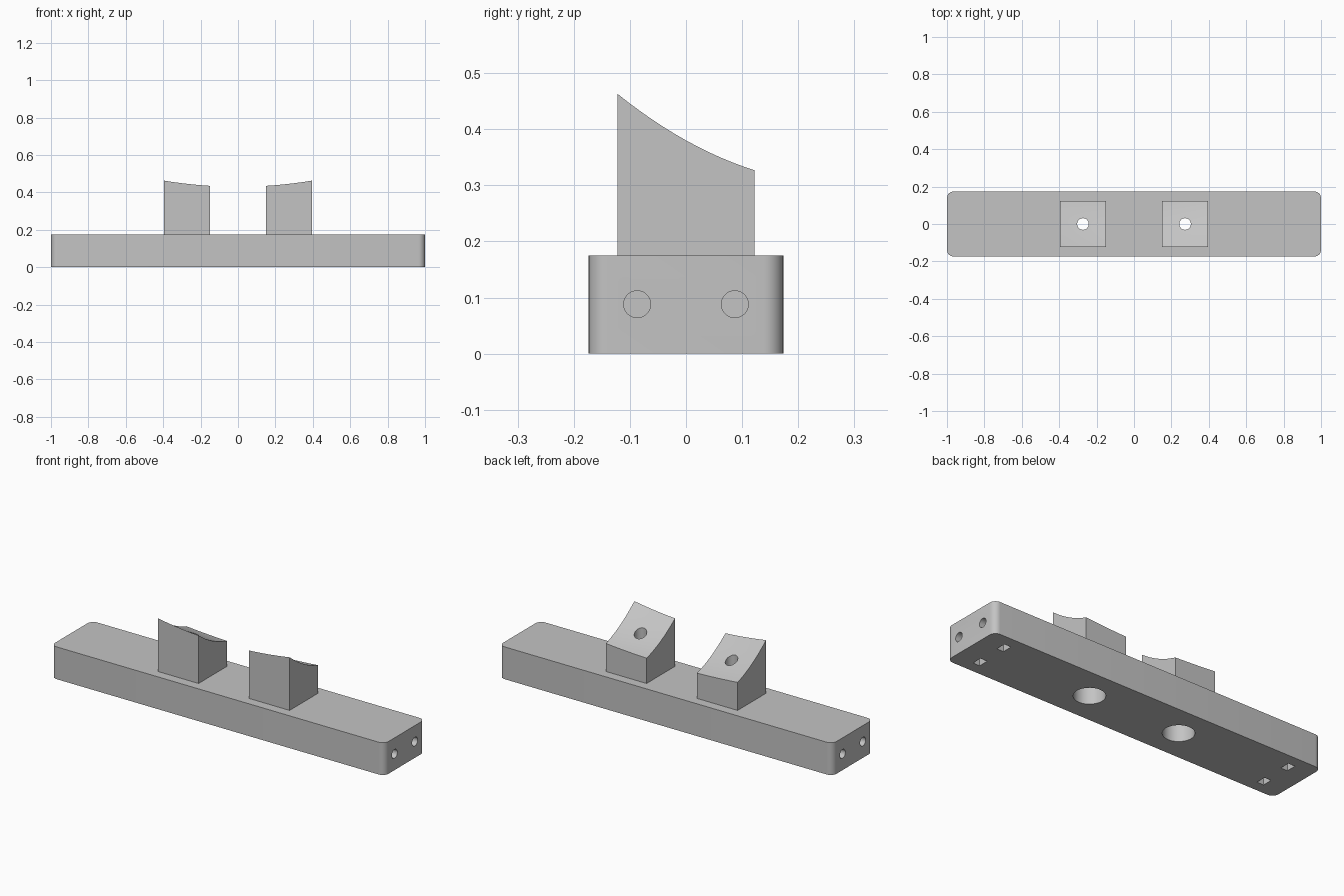
import bpy
import bmesh
from mathutils import Matrix

if "Cube" in bpy.data.objects:
    bpy.data.objects.remove(bpy.data.objects["Cube"], do_unlink=True)

LENGTH, WIDTH, HEIGHT = 2.0, 0.347, 0.175
BLOCK_X, BLOCK_HALF = 0.273, 0.122
OUTER = BLOCK_X + BLOCK_HALF

grey = bpy.data.materials.new("plain_grey")
grey.use_nodes = True
colour = (0.55, 0.55, 0.55, 1)
grey.diffuse_color = colour
grey.node_tree.nodes["Principled BSDF"].inputs["Base Color"].default_value = colour


def make_object(name, bm):
    bmesh.ops.recalc_face_normals(bm, faces=bm.faces)
    mesh = bpy.data.meshes.new(name)
    bm.to_mesh(mesh)
    bm.free()
    mesh.materials.append(grey)
    obj = bpy.data.objects.new(name, mesh)
    bpy.context.collection.objects.link(obj)
    return obj


def box(name, centre, size):
    bm = bmesh.new()
    bmesh.ops.create_cube(bm, size=1, matrix=Matrix.Translation(centre) @ Matrix.Diagonal((*size, 1)))
    return make_object(name, bm)


def rod(name, centre, radius, depth, along_x=False):
    bm = bmesh.new()
    turn = Matrix.Rotation(1.5707963, 4, "Y") if along_x else Matrix.Identity(4)
    bmesh.ops.create_cone(bm, cap_ends=True, segments=40, radius1=radius, radius2=radius,
                          depth=depth, matrix=Matrix.Translation(centre) @ turn)
    return make_object(name, bm)


def activate(obj):
    bpy.ops.object.select_all(action="DESELECT")
    obj.select_set(True)
    bpy.context.view_layer.objects.active = obj


def cut(obj, cutter):
    activate(obj)
    mod = obj.modifiers.new("cut", "BOOLEAN")
    mod.operation, mod.solver, mod.object = "DIFFERENCE", "EXACT", cutter
    bpy.ops.object.modifier_apply(modifier=mod.name)
    bpy.data.objects.remove(cutter, do_unlink=True)


def smooth(obj):
    activate(obj)
    bpy.ops.object.shade_smooth_by_angle(angle=0.5)


# Base bar with rounded upright corners
base = box("base_bar", (0, 0, HEIGHT / 2), (LENGTH, WIDTH, HEIGHT))
bm = bmesh.new()
bm.from_mesh(base.data)
uprights = [e for e in bm.edges if abs(e.verts[0].co.z - e.verts[1].co.z) > 0.1]
bmesh.ops.bevel(bm, geom=uprights, offset=0.035, segments=8, profile=0.5, affect="EDGES")
bm.to_mesh(base.data)
bm.free()

# Bolt bores, end screw holes and nut slots
for sx in (-1, 1):
    cut(base, rod("bore_cutter", (sx * BLOCK_X, 0, HEIGHT / 2), 0.077, 0.3))
    for sy in (-1, 1):
        y = sy * 0.087
        cut(base, rod("screw_cutter", (sx * 0.95, y, 0.088), 0.024, 0.3, True))
        cut(base, box("nut_cutter", (sx * 0.87, y, 0.05), (0.04, 0.055, 0.16)))
smooth(base)


# Dished top of the rest blocks: falls to the back, rises outward
def top_height(x, y):
    outer_edge = 0.38 - 0.557 * y + y * y
    return outer_edge - (0.16 - 0.4 * y) * (OUTER ** 2 - x ** 2)


for side, sx in (("right", -1), ("left", 1)):
    bm = bmesh.new()
    bmesh.ops.create_grid(bm, x_segments=12, y_segments=12, size=BLOCK_HALF,
                          matrix=Matrix.Translation((sx * BLOCK_X, 0, 0)))
    for v in bm.verts:
        v.co.z = top_height(v.co.x, v.co.y)
    walls = bmesh.ops.extrude_face_region(bm, geom=bm.faces[:], use_keep_orig=True)
    for v in walls["geom"]:
        if isinstance(v, bmesh.types.BMVert):
            v.co.z = HEIGHT
    block = make_object(side + "_rest_block", bm)
    cut(block, rod("bolt_cutter", (sx * BLOCK_X, 0, 0.3), 0.031, 0.6))
    smooth(block)
